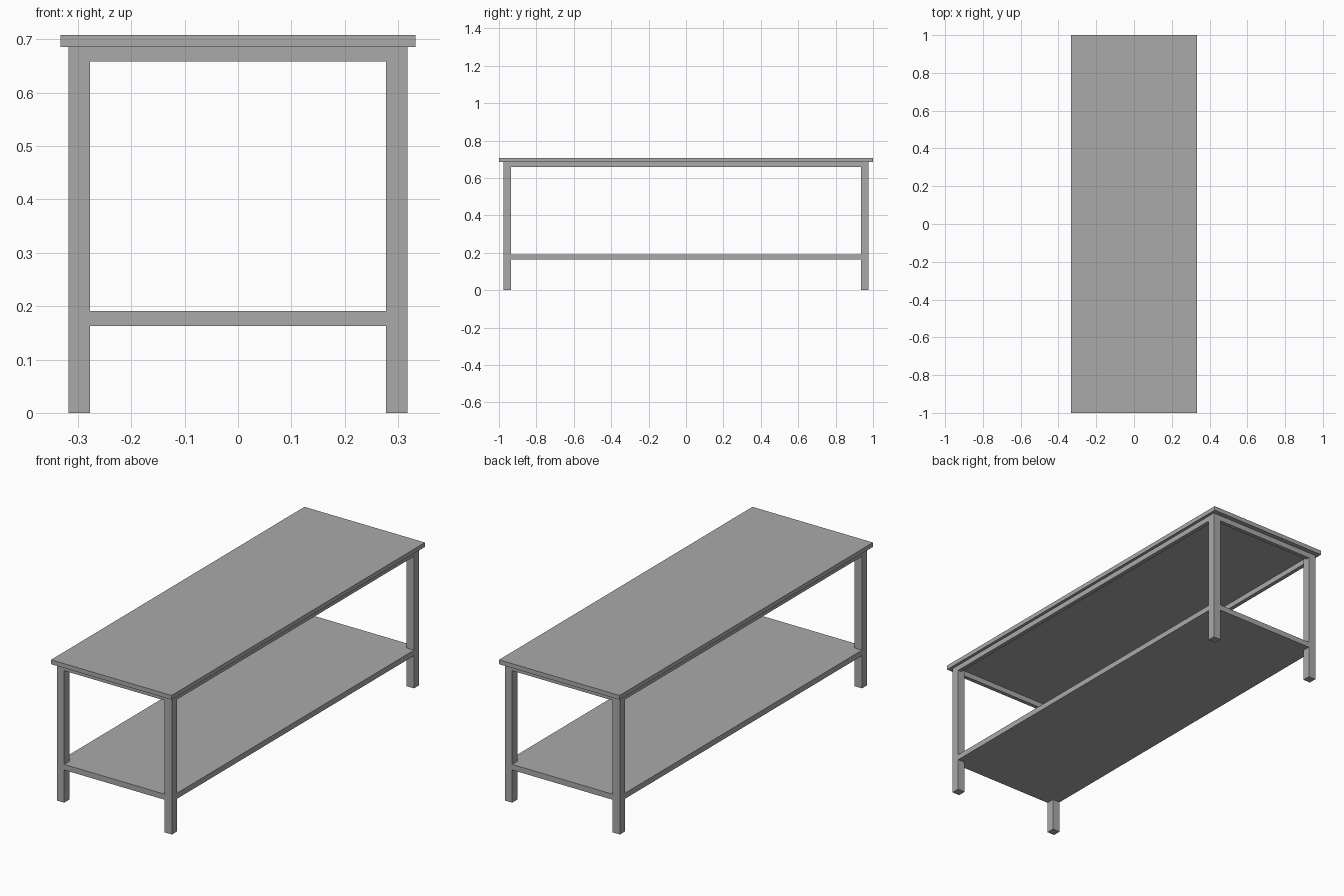
import bpy
import bmesh

cube = bpy.data.objects.get("Cube")
if cube:
    bpy.data.objects.remove(cube, do_unlink=True)

grey = bpy.data.materials.new("mid_grey")
grey.use_nodes = True
colour = (0.4, 0.4, 0.4, 1)
grey.diffuse_color = colour
grey.node_tree.nodes["Principled BSDF"].inputs["Base Color"].default_value = colour

HALF_X, HALF_Y = 0.318, 0.976      # outer faces of the legs
LEG = 0.041
IN_X, IN_Y = HALF_X - LEG, HALF_Y - LEG
RAIL = 0.02                        # rail thickness
TOP_Z, RAIL_Z = 0.686, 0.659


def prism(name, outline, z0, z1):
    """Extrude a flat outline from z0 up to z1."""
    bm = bmesh.new()
    base = bm.faces.new([bm.verts.new((x, y, z0)) for x, y in outline])
    grown = bmesh.ops.extrude_face_region(bm, geom=[base])["geom"]
    top = [v for v in grown if isinstance(v, bmesh.types.BMVert)]
    bmesh.ops.translate(bm, verts=top, vec=(0, 0, z1 - z0))
    bmesh.ops.recalc_face_normals(bm, faces=bm.faces)
    mesh = bpy.data.meshes.new(name)
    bm.to_mesh(mesh)
    bm.free()
    mesh.materials.append(grey)
    obj = bpy.data.objects.new(name, mesh)
    bpy.context.collection.objects.link(obj)
    return obj


def box(name, x0, x1, y0, y1, z0, z1):
    return prism(name, [(x0, y0), (x1, y0), (x1, y1), (x0, y1)], z0, z1)


# Table top
box("table_top", -0.333, 0.333, -1, 1, TOP_Z, 0.708)

# Legs
for sx, side in ((1, "left"), (-1, "right")):
    for sy, end in ((-1, "front"), (1, "back")):
        xs = sorted((sx * IN_X, sx * HALF_X))
        ys = sorted((sy * IN_Y, sy * HALF_Y))
        box(f"{end}_{side}_leg", *xs, *ys, 0, TOP_Z)

# Rails under the top, flush with the outer faces of the legs
for s, side, end in ((1, "left", "back"), (-1, "right", "front")):
    xs = sorted((s * (HALF_X - RAIL), s * HALF_X))
    ys = sorted((s * (HALF_Y - RAIL), s * HALF_Y))
    box(f"{side}_rail", *xs, -IN_Y, IN_Y, RAIL_Z, TOP_Z)
    box(f"{end}_rail", -IN_X, IN_X, *ys, RAIL_Z, TOP_Z)

# Lower shelf, notched at its corners around the legs
corner = [(HALF_X, IN_Y), (IN_X, IN_Y), (IN_X, HALF_Y)]
outline = []
for sx, sy in ((1, 1), (-1, 1), (-1, -1), (1, -1)):
    points = [(sx * x, sy * y) for x, y in corner]
    outline += points if sx * sy > 0 else points[::-1]
prism("lower_shelf", outline, 0.163, 0.191)
